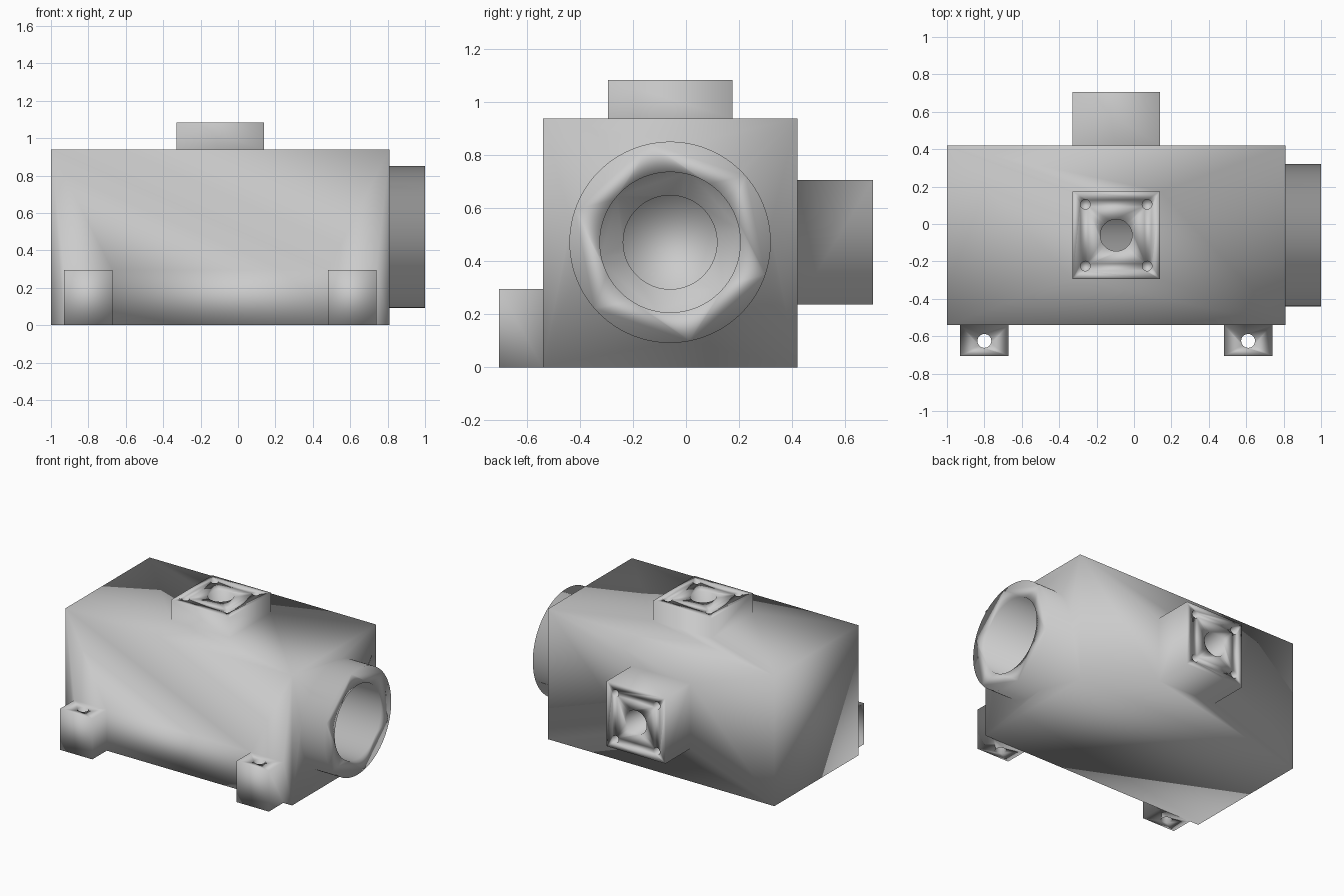
import bpy
import math

if "Cube" in bpy.data.objects:
    bpy.data.objects.remove(bpy.data.objects["Cube"])

grey = bpy.data.materials.new("cast_grey")
grey.diffuse_color = (0.6, 0.6, 0.6, 1)
grey.use_nodes = True
grey.node_tree.nodes["Principled BSDF"].inputs["Base Color"].default_value = grey.diffuse_color
ROT = {"x": (0, math.pi / 2, 0), "y": (math.pi / 2, 0, 0), "z": (0, 0, 0)}


def block(name, lo, hi):
    """Box between two opposite corners."""
    bpy.ops.mesh.primitive_cube_add(size=1, location=[(a + b) / 2 for a, b in zip(lo, hi)])
    ob = bpy.context.object
    ob.name = name
    ob.scale = [b - a for a, b in zip(lo, hi)]
    bpy.ops.object.transform_apply(location=False, rotation=False, scale=True)
    ob.data.materials.append(grey)
    return ob


def rod(name, axis, start, end, centre, radius, sides=64):
    """Cylinder along an axis; centre gives the two other coordinates in order."""
    loc = list(centre)
    loc.insert("xyz".index(axis), (start + end) / 2)
    bpy.ops.mesh.primitive_cylinder_add(vertices=sides, radius=radius, depth=abs(end - start),
                                        location=loc, rotation=ROT[axis])
    ob = bpy.context.object
    ob.name = name
    ob.data.materials.append(grey)
    return ob


def combine(target, other, operation):
    """Apply a boolean and discard the second solid."""
    mod = target.modifiers.new(operation.lower(), "BOOLEAN")
    mod.operation = operation
    mod.solver = "EXACT"
    mod.object = other
    bpy.context.view_layer.objects.active = target
    bpy.ops.object.modifier_apply(modifier=mod.name)
    bpy.data.objects.remove(other, do_unlink=True)


PX, PY, PZ = -0.095, -0.06, 0.472    # port and bore centre lines
HALF, SCREW = 0.235, 0.165           # port half width, screw hole offset

# Housing with its ports, collar and feet
housing = block("housing", (-1, -0.54, 0), (0.81, 0.42, 0.94))
solids = [
    block("top_port", (PX - HALF, PY - HALF, 0.85), (PX + HALF, PY + HALF, 1.085)),
    block("back_port", (PX - HALF, 0.3, PZ - HALF), (PX + HALF, 0.705, PZ + HALF)),
    rod("collar", "x", 0.7, 1.0, (PY, PZ), 0.38, 96),
]
for x in (-0.8, 0.61):
    solids.append(block("foot", (x - 0.13, -0.705, 0), (x + 0.13, -0.5, 0.295)))
for ob in solids:
    combine(housing, ob, "UNION")

# Stepped main bore and the two port bores that meet it
cuts = [
    rod("counterbore", "x", 0.4, 1.1, (PY, PZ), 0.265, 96),
    rod("main_bore", "x", -0.8, 0.45, (PY, PZ), 0.177, 96),
    rod("top_bore", "z", PZ, 1.2, (PX, PY), 0.085),
    rod("back_bore", "y", PY, 0.8, (PX, PZ), 0.085),
]
# Blind screw holes in the port corners
for sx in (-SCREW, SCREW):
    for s in (-SCREW, SCREW):
        cuts.append(rod("top_screw_hole", "z", 0.97, 1.2, (PX + sx, PY + s), 0.026, 24))
        cuts.append(rod("back_screw_hole", "y", 0.59, 0.8, (PX + sx, PZ + s), 0.026, 24))
# Mounting holes through the feet
for x in (-0.8, 0.61):
    cuts.append(rod("foot_hole", "z", -0.1, 0.4, (x, -0.625), 0.037, 32))
for ob in cuts:
    combine(housing, ob, "DIFFERENCE")

# One continuous smooth-shaded casting
bpy.ops.object.select_all(action="DESELECT")
housing.select_set(True)
bpy.context.view_layer.objects.active = housing
bpy.ops.object.shade_smooth()
